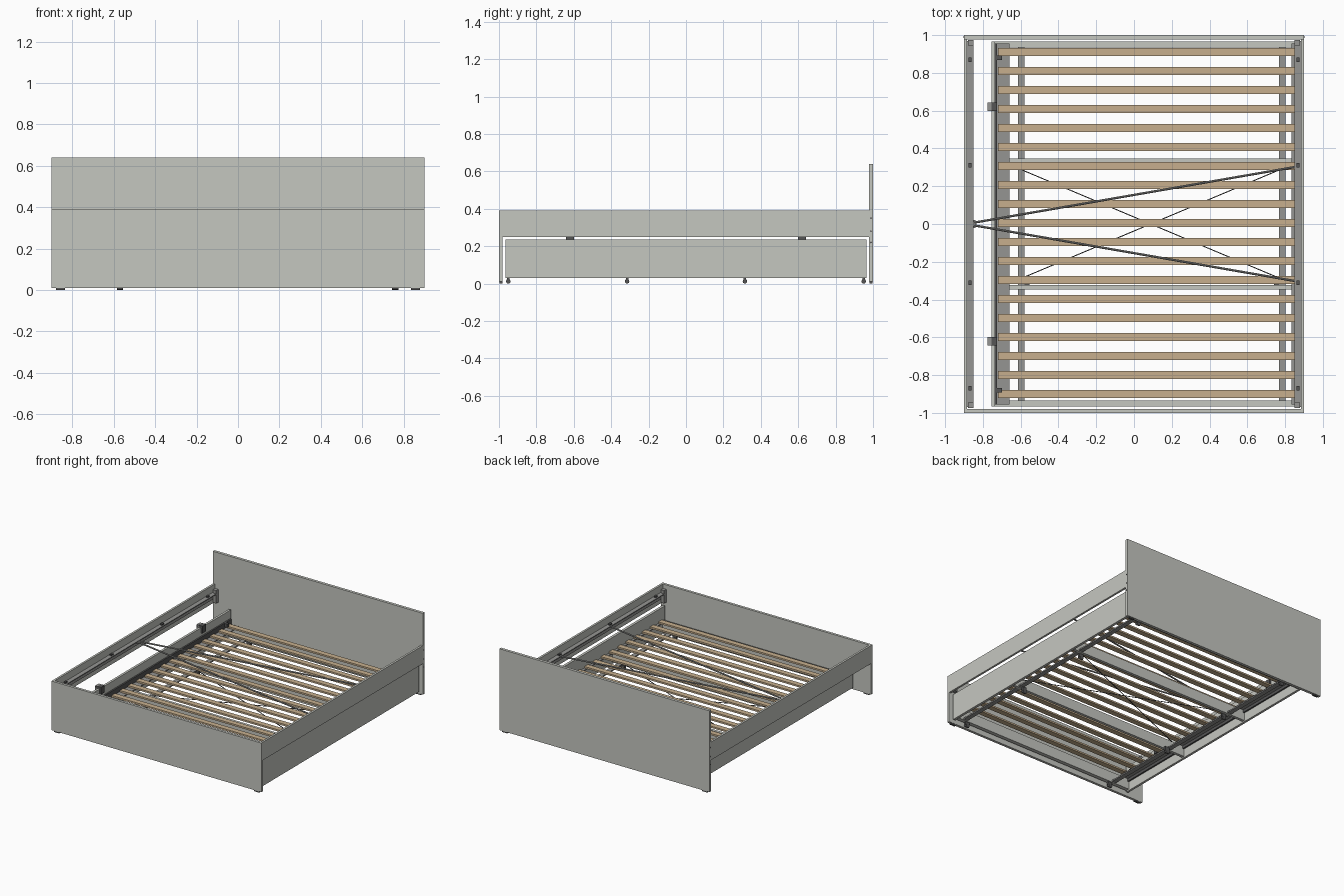
import bpy, bmesh, math
from mathutils import Vector

cube = bpy.data.objects.get("Cube")
if cube:
    bpy.data.objects.remove(cube, do_unlink=True)


def material(name, rgb):
    m = bpy.data.materials.new(name)
    m.use_nodes = True
    m.diffuse_color = (*rgb, 1)
    m.node_tree.nodes["Principled BSDF"].inputs["Base Color"].default_value = (*rgb, 1)
    return m


PANEL = material("painted panel grey", (0.56, 0.57, 0.53))
WOOD = material("slat wood", (0.57, 0.43, 0.27))
STEEL = material("steel grey", (0.30, 0.30, 0.29))
DARK = material("dark steel", (0.09, 0.09, 0.09))


def finish(name, bm, mat):
    mesh = bpy.data.meshes.new(name)
    bmesh.ops.recalc_face_normals(bm, faces=bm.faces)
    bm.to_mesh(mesh)
    bm.free()
    mesh.materials.append(mat)
    ob = bpy.data.objects.new(name, mesh)
    bpy.context.collection.objects.link(ob)
    return ob


def box(name, x, y, z, mat):
    """Box given by its (low, high) range on each axis."""
    bm = bmesh.new()
    bmesh.ops.create_cube(bm, size=1)
    for v in bm.verts:
        v.co = [r[0] if c < 0 else r[1] for c, r in zip(v.co, (x, y, z))]
    return finish(name, bm, mat)


def rod(name, a, b, radius, mat, sides=8):
    """Round bar between two points."""
    a, b = Vector(a), Vector(b)
    bm = bmesh.new()
    bmesh.ops.create_cone(bm, cap_ends=True, segments=sides, radius1=radius,
                          radius2=radius, depth=(b - a).length)
    turn = (b - a).to_track_quat('Z', 'Y')
    for v in bm.verts:
        v.co = turn @ v.co + (a + b) / 2
    return finish(name, bm, mat)


def around(c, half):
    return (c - half, c + half)


def span(side, a, b):
    return tuple(sorted((side * a, side * b)))


# Head and foot boards with their feet
box("headboard", (-0.9, 0.9), (0.978, 1.0), (0.01, 0.64), PANEL)
box("footboard", (-0.9, 0.9), (-1.0, -0.98), (0.01, 0.39), PANEL)
for side in (-1, 1):
    for y in (-0.99, 0.989):
        box("board_foot", span(side, 0.835, 0.88), around(y, 0.008), (0, 0.01), DARK)
    for z in (0.22, 0.28, 0.35):
        rod("headboard_bolt", (side * 0.895, 0.989, z), (side * 0.902, 0.989, z), 0.005, DARK)

# Side rails, each with an inner steel angle and brackets
for side in (-1, 1):
    box("side_rail", span(side, 0.884, 0.9), (-0.98, 0.978), (0.25, 0.39), PANEL)
    box("rail_angle_wall", span(side, 0.878, 0.884), (-0.97, 0.97), (0.285, 0.335), STEEL)
    box("rail_angle_ledge", span(side, 0.85, 0.878), (-0.97, 0.97), (0.328, 0.335), STEEL)
    for y in (-0.87, -0.31, 0.31, 0.87):
        box("rail_bracket", span(side, 0.86, 0.876), around(y, 0.012), (0.335, 0.345), DARK)
    for y in (-0.96, 0.96):
        box("corner_bracket", span(side, 0.85, 0.878), around(y, 0.014), (0.26, 0.36), STEEL)

# V shaped brace under the mattress level
for side in (-1, 1):
    rod("upper_brace", (-0.86, side * 0.005, 0.325), (0.87, side * 0.305, 0.325), 0.006, STEEL)
box("brace_plate", (-0.878, -0.84), (-0.02, 0.02), (0.318, 0.326), STEEL)

# Pull-out lower bed: long panels, end beams and cross beams
box("lower_front_panel", (0.855, 0.875), (-0.965, 0.965), (0.03, 0.235), PANEL)
box("lower_back_panel", (-0.755, -0.737), (-0.965, 0.965), (0.03, 0.235), PANEL)
for side in (-1, 1):
    box("lower_end_beam", (-0.737, 0.855), span(side, 0.935, 0.965), (0.04, 0.122), PANEL)
    box("lower_cross_beam", (-0.737, 0.855), around(side * 0.335, 0.011), (0.04, 0.122), PANEL)

# Ledges carrying the slats
box("back_ledge_wall", (-0.737, -0.725), (-0.955, 0.955), (0.10, 0.17), DARK)
box("back_slat_ledge", (-0.737, -0.66), (-0.955, 0.955), (0.122, 0.130), STEEL)
box("front_slat_ledge", (0.835, 0.855), (-0.955, 0.955), (0.122, 0.130), STEEL)

# Slats
for i in range(19):
    y = 0.91 - i * 0.1006
    box("slat", (-0.72, 0.853), around(y, 0.021), (0.130, 0.143), WOOD)

# Runners with casters
for x, wheel_x in ((-0.597, -0.57), (0.785, 0.76)):
    box("caster_runner", around(x, 0.018), (-0.935, 0.935), (0.045, 0.055), STEEL)
    for y in (-0.95, -0.315, 0.315, 0.95):
        rod("caster_wheel", (wheel_x - 0.015, y, 0.012), (wheel_x + 0.015, y, 0.012),
            0.012, DARK, 16)
        box("caster_fork", around(wheel_x, 0.018), around(y, 0.007), (0.015, 0.05), DARK)

# Crossed tension wires below the slats
for side in (-1, 1):
    rod("tension_wire", (-0.59, side * 0.285, 0.09), (0.79, -side * 0.295, 0.09), 0.003, DARK, 6)

# Guide clips on top of the back panel
for y in (-0.62, 0.62):
    box("clip_plate", (-0.776, -0.755), around(y, 0.022), (0.215, 0.25), STEEL)
    box("clip_top", (-0.776, -0.725), around(y, 0.022), (0.235, 0.25), DARK)
    box("clip_inner", (-0.737, -0.725), around(y, 0.022), (0.195, 0.235), DARK)
for y in (-0.88, 0.88):
    box("panel_bracket", (-0.737, -0.70), around(y, 0.012), (0.143, 0.17), DARK)
